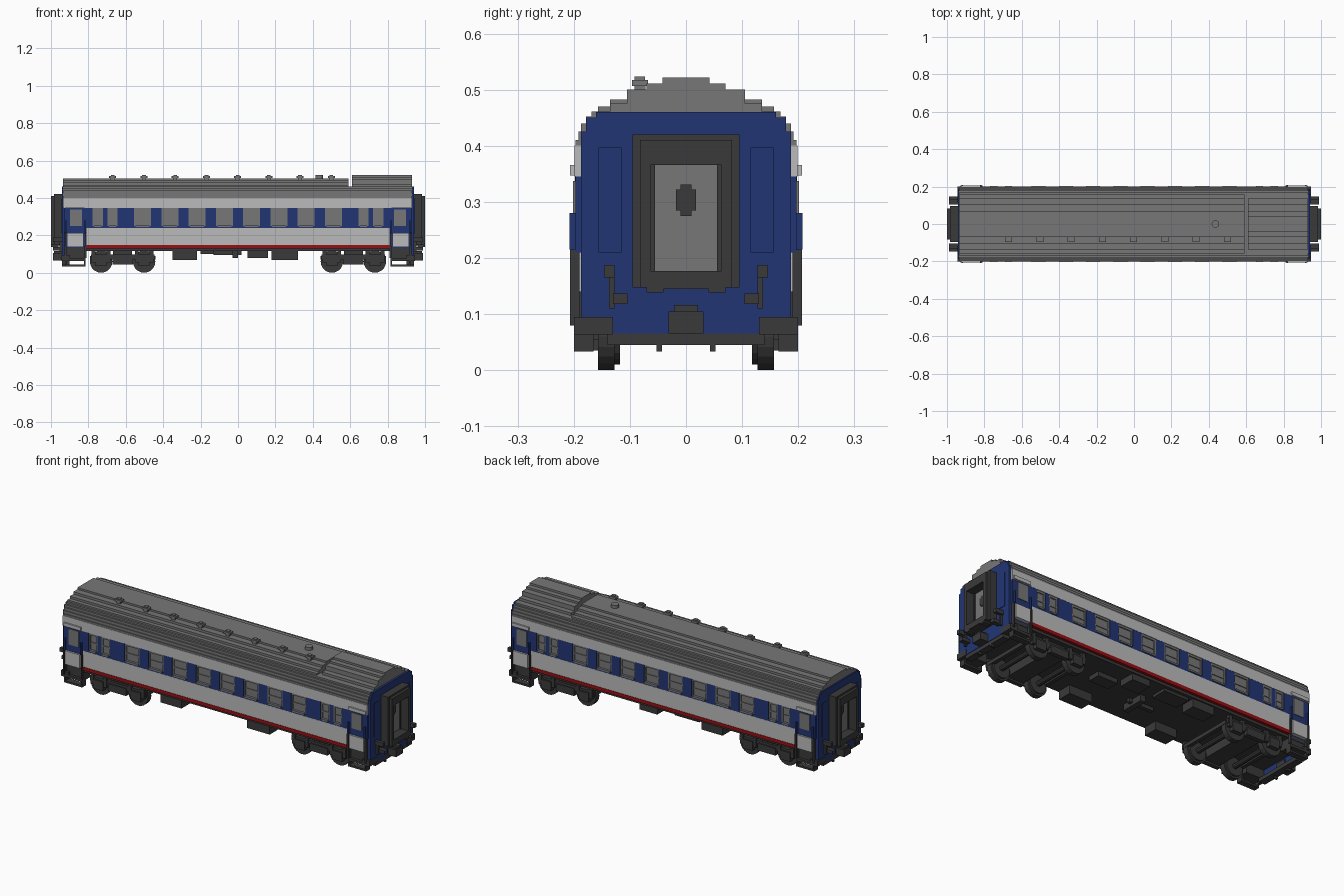
import bpy, bmesh, math

if "Cube" in bpy.data.objects:
    bpy.data.objects.remove(bpy.data.objects["Cube"])


def material(name, rgb):
    m = bpy.data.materials.new(name)
    m.use_nodes = True
    m.diffuse_color = (*rgb, 1)
    b = next(n for n in m.node_tree.nodes if n.type == 'BSDF_PRINCIPLED')
    b.inputs["Base Color"].default_value = (*rgb, 1)
    b.inputs["Roughness"].default_value = 0.7
    return m


BLUE = material("navy blue", (0.016, 0.036, 0.175))
LIGHT = material("light grey", (0.50, 0.50, 0.50))
GREY = material("mid grey", (0.185, 0.185, 0.185))
DARK = material("charcoal", (0.042, 0.042, 0.042))
RED = material("red", (0.30, 0.005, 0.007))


def finish(name, bm, mat):
    bmesh.ops.recalc_face_normals(bm, faces=bm.faces)
    me = bpy.data.meshes.new(name)
    bm.to_mesh(me)
    bm.free()
    me.materials.append(mat)
    ob = bpy.data.objects.new(name, me)
    bpy.context.collection.objects.link(ob)
    return ob


def add_box(bm, x0, x1, y0, y1, z0, z1):
    r = bmesh.ops.create_cube(bm, size=1)
    for v in r["verts"]:
        v.co.x = (x0 + x1) / 2 + v.co.x * (x1 - x0)
        v.co.y = (y0 + y1) / 2 + v.co.y * (y1 - y0)
        v.co.z = (z0 + z1) / 2 + v.co.z * (z1 - z0)


def boxes(name, mat, items, mx=False, my=False):
    """Boxes (x0, x1, y0, y1, z0, z1), repeated across x and/or y."""
    bm = bmesh.new()
    for x0, x1, y0, y1, z0, z1 in items:
        for sx in ((1, -1) if mx else (1,)):
            for sy in ((1, -1) if my else (1,)):
                xs, ys = sorted((x0 * sx, x1 * sx)), sorted((y0 * sy, y1 * sy))
                add_box(bm, *xs, *ys, z0, z1)
    return finish(name, bm, mat)


def stepped(name, mat, x0, x1, base, steps):
    """Extrude a symmetric staircase section: steps are (half width, top)."""
    right, z = [], base
    for w, top in steps:
        right += [(w, z), (w, top)]
        z = top
    outline = right + [(-y, z) for y, z in reversed(right)]
    bm = bmesh.new()
    f = bm.faces.new([bm.verts.new((x0, y, z)) for y, z in outline])
    r = bmesh.ops.extrude_face_region(bm, geom=[f])
    for v in r["geom"]:
        if isinstance(v, bmesh.types.BMVert):
            v.co.x = x1
    return finish(name, bm, mat)


def add_cyl(bm, c, r, depth, axis, seg=16):
    res = bmesh.ops.create_cone(bm, cap_ends=True, segments=seg, radius1=r, radius2=r, depth=depth)
    for v in res["verts"]:
        x, y, z = v.co
        p = {'y': (x, z, y), 'z': (x, y, z), 'x': (z, x, y)}[axis]
        v.co = [a + b for a, b in zip(p, c)]


# Roof: lower shoulders, main crown and raised equipment housing
stepped("roof_shoulder", GREY, -0.935, 0.93, 0.40,
        [(0.197, 0.41), (0.192, 0.425), (0.187, 0.44), (0.178, 0.452), (0.168, 0.461)])
stepped("roof_crown", GREY, -0.935, 0.592, 0.46,
        [(0.157, 0.47), (0.135, 0.482), (0.105, 0.495), (0.07, 0.505)])
stepped("roof_housing", GREY, 0.61, 0.93, 0.46,
        [(0.105, 0.50), (0.07, 0.511), (0.042, 0.522)])
boxes("housing_side_deck", GREY, [(0.61, 0.93, 0.105, 0.135, 0.46, 0.475)], my=True)

# Row of roof vents and one round vent
bm = bmesh.new()
for i in range(8):
    x = -0.67 + i * 0.167
    add_box(bm, x - 0.011, x + 0.011, -0.092, -0.072, 0.49, 0.508)
    add_box(bm, x - 0.019, x + 0.019, -0.096, -0.068, 0.506, 0.517)
    add_box(bm, x - 0.01, x + 0.01, -0.092, -0.073, 0.516, 0.523)
add_cyl(bm, (0.435, 0, 0.511), 0.02, 0.022, 'z')
finish("roof_vents", bm, GREY)

# Body core and end walls
boxes("body_core", BLUE, [(-0.93, 0.93, -0.186, 0.186, 0.13, 0.405)])
for side, x0, x1 in (("left", 0.925, 0.942), ("right", -0.942, -0.925)):
    stepped("end_wall_" + side, BLUE, x0, x1, 0.065,
            [(0.13, 0.095), (0.187, 0.425), (0.178, 0.45), (0.16, 0.46)])
boxes("end_wall_panels", BLUE, [(0.94, 0.945, 0.115, 0.156, 0.21, 0.397)], mx=True, my=True)

# Horizontal side stripes
boxes("upper_stripe", LIGHT, [(-0.935, 0.93, 0.18, 0.199, 0.345, 0.40)], my=True)
boxes("lower_stripe", LIGHT, [(-0.81, 0.81, 0.18, 0.199, 0.148, 0.238)], my=True)
boxes("red_sill", RED, [(-0.815, 0.815, 0.18, 0.201, 0.13, 0.149)], my=True)

# Window band: panes set back between blue pillars
wins = [(-0.51 + i * 0.1457, 0.046) for i in range(8)]
wins += [(s * x, 0.027) for s in (1, -1) for x in (0.672, 0.75)]
wins.sort()
pillars, sills, panes, rails = [], [], [], []
edge = -0.81
for x, h in wins:
    pillars.append((edge, x - h, 0.18, 0.198, 0.238, 0.345))
    edge = x + h
    sills.append((x - h, x + h, 0.18, 0.198, 0.238, 0.249))
    panes.append((x - h, x + h, 0.18, 0.189, 0.249, 0.345))
    rails += [(x - h, x + h, 0.185, 0.193, 0.287, 0.295),
              (x - h + 0.008, x + h - 0.008, 0.19, 0.203, 0.245, 0.254),
              (x - h, x + h, 0.185, 0.195, 0.334, 0.345)]
    for s in (-1, 1):
        e = x + s * (h - 0.004)
        rails.append((e - 0.004, e + 0.004, 0.185, 0.195, 0.249, 0.345))
pillars.append((edge, 0.81, 0.18, 0.198, 0.238, 0.345))
boxes("window_pillars", BLUE, pillars + sills, my=True)
boxes("window_panes", GREY, panes, my=True)
boxes("window_frames", GREY, rails, my=True)

# Entrance doors with windows, grab rails and steps
boxes("door_uppers", BLUE, [(0.81, 0.93, 0.18, 0.197, 0.21, 0.345),
                            (0.815, 0.823, 0.19, 0.208, 0.215, 0.28),
                            (0.915, 0.923, 0.19, 0.208, 0.215, 0.28)], mx=True, my=True)
boxes("door_windows", GREY, [(0.835, 0.897, 0.19, 0.201, 0.25, 0.337)], mx=True, my=True)
boxes("door_lowers", LIGHT, [(0.825, 0.915, 0.18, 0.207, 0.138, 0.213),
                             (0.82, 0.925, 0.19, 0.207, 0.347, 0.366)], mx=True, my=True)
boxes("door_posts", DARK, [(0.81, 0.818, 0.19, 0.207, 0.08, 0.215),
                           (0.92, 0.928, 0.19, 0.207, 0.08, 0.215)], mx=True, my=True)
boxes("entrance_steps", DARK, [(0.815, 0.925, 0.13, 0.20, 0.064, 0.078),
                               (0.815, 0.925, 0.13, 0.185, 0.078, 0.138),
                               (0.815, 0.925, 0.165, 0.20, 0.033, 0.043),
                               (0.815, 0.823, 0.165, 0.20, 0.04, 0.14),
                               (0.917, 0.925, 0.165, 0.20, 0.04, 0.14)], mx=True, my=True)

# Underframe and equipment boxes
boxes("underframe", DARK, [(-0.925, 0.925, -0.187, 0.187, 0.115, 0.131)])
boxes("end_beams", DARK, [(0.90, 0.94, -0.14, 0.14, 0.045, 0.066),
                          (0.90, 0.945, 0.13, 0.20, 0.064, 0.095),
                          (0.92, 0.94, 0.043, 0.053, 0.033, 0.05)], mx=True, my=True)
boxes("equipment_boxes", DARK, [(-0.35, -0.22, -0.18, -0.10, 0.068, 0.12),
                                (0.18, 0.32, -0.18, -0.10, 0.068, 0.12),
                                (-0.20, -0.05, 0.08, 0.17, 0.10, 0.12),
                                (-0.35, -0.22, 0.10, 0.18, 0.07, 0.12),
                                (0.05, 0.16, 0.09, 0.18, 0.08, 0.12),
                                (0.18, 0.30, 0.02, 0.09, 0.09, 0.12),
                                (-0.13, 0.02, -0.03, -0.01, 0.095, 0.12),
                                (-0.03, 0.0, -0.08, 0.05, 0.08, 0.12)])

# Bogies: frames, axle boxes and wheelsets
frames, bm = [], bmesh.new()
for cx in (-0.617, 0.617):
    frames += [(cx - 0.17, cx + 0.17, 0.155, 0.172, 0.07, 0.098),
               (cx - 0.055, cx + 0.055, 0.155, 0.178, 0.045, 0.085),
               (cx - 0.05, cx + 0.05, -0.16, 0.16, 0.055, 0.12),
               (cx - 0.175, cx - 0.155, -0.16, 0.16, 0.07, 0.09),
               (cx + 0.155, cx + 0.175, -0.16, 0.16, 0.07, 0.09)]
    for s in (-1, 1):
        ax = cx + s * 0.115
        frames += [(ax - 0.03, ax + 0.03, 0.155, 0.18, 0.035, 0.085),
                   (ax - 0.05, ax - 0.03, 0.155, 0.175, 0.055, 0.12),
                   (ax + 0.03, ax + 0.05, 0.155, 0.175, 0.055, 0.12)]
        add_cyl(bm, (ax, 0, 0.06), 0.014, 0.30, 'y', 10)
        for y in (-0.142, 0.142):
            add_cyl(bm, (ax, y, 0.06), 0.06, 0.03, 'y', 20)
            add_cyl(bm, (ax, y * 0.9, 0.06), 0.05, 0.02, 'y', 20)
finish("wheelsets", bm, DARK)
boxes("bogie_frames", DARK, frames, my=True)

# Gangways: hollow bellows frame, door, and small door window
boxes("gangway_frames", DARK, [(0.94, 0.985, 0.063, 0.095, 0.147, 0.42),
                               (0.98, 1.0, 0.063, 0.082, 0.147, 0.41),
                               (0.94, 1.0, -0.065, 0.065, 0.366, 0.41),
                               (0.94, 0.985, -0.08, 0.08, 0.40, 0.42),
                               (0.94, 1.0, -0.07, 0.07, 0.145, 0.177),
                               (0.96, 1.0, 0.04, 0.07, 0.138, 0.15)], mx=True, my=True)
boxes("gangway_doors", GREY, [(0.94, 0.95, -0.063, 0.063, 0.177, 0.366)], mx=True)
boxes("gangway_door_windows", DARK, [(0.945, 0.954, -0.018, 0.018, 0.285, 0.322),
                                     (0.945, 0.9538, -0.01, 0.01, 0.275, 0.331),
                                     (0.945, 0.955, 0.055, 0.064, 0.177, 0.366),
                                     (0.945, 0.955, -0.064, -0.055, 0.177, 0.366)], mx=True)

# Couplers and brake hoses
boxes("couplers", DARK, [(0.92, 0.99, -0.031, 0.031, 0.065, 0.105),
                         (0.94, 0.985, -0.021, 0.021, 0.10, 0.116)], mx=True)
boxes("brake_hoses", DARK, [(0.94, 0.955, 0.127, 0.137, 0.11, 0.187),
                            (0.94, 0.99, 0.127, 0.146, 0.165, 0.187),
                            (0.94, 0.99, 0.104, 0.13, 0.118, 0.137)], mx=True, my=True)
